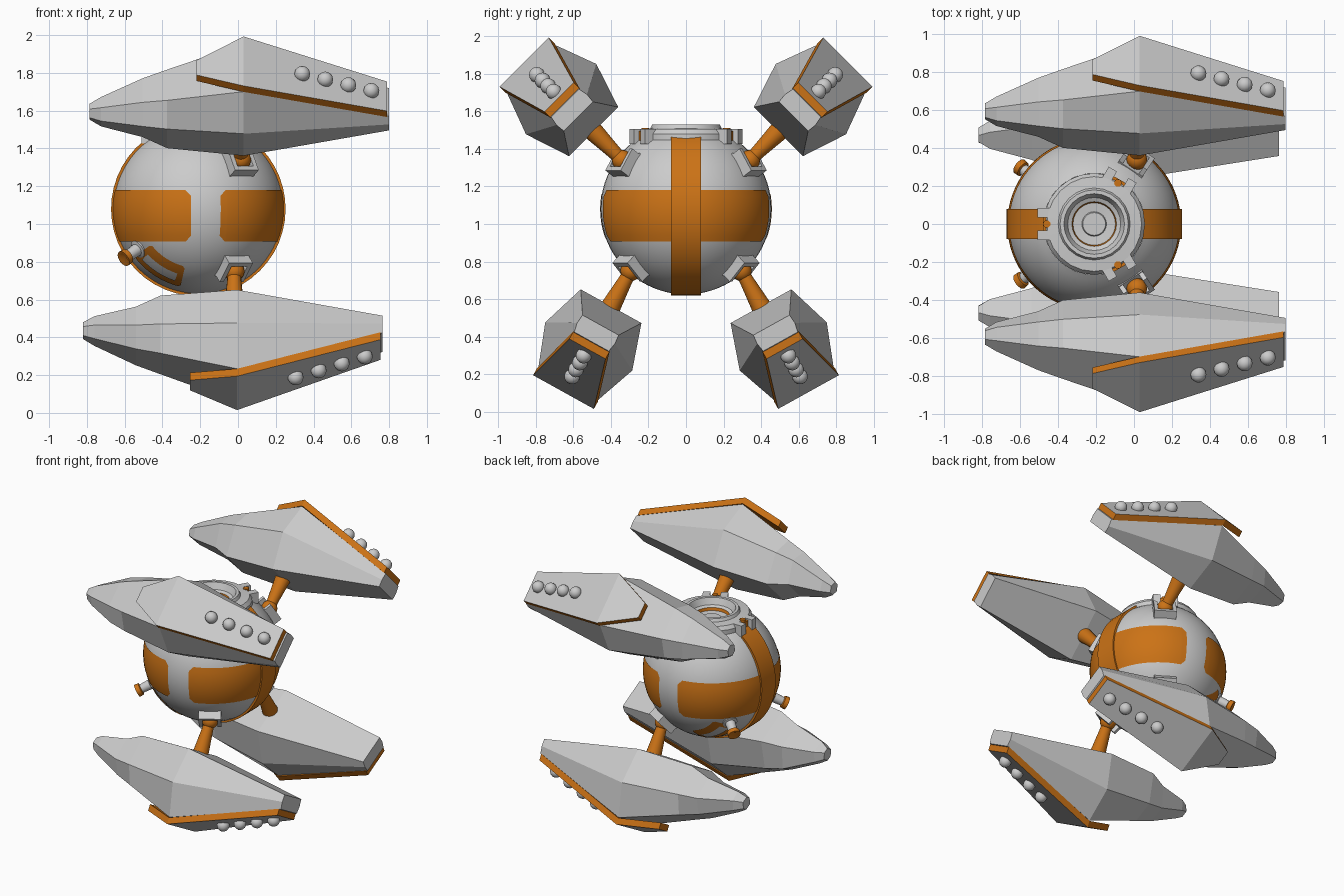
import bpy, bmesh, math
from mathutils import Vector, Matrix

if "Cube" in bpy.data.objects:
    bpy.data.objects.remove(bpy.data.objects["Cube"])


def material(name, rgb):
    m = bpy.data.materials.new(name)
    m.use_nodes = True
    m.diffuse_color = (*rgb, 1)
    m.node_tree.nodes["Principled BSDF"].inputs["Base Color"].default_value = (*rgb, 1)
    return m


GREY = material("light grey", (0.6, 0.6, 0.6))
ORANGE = material("orange", (0.6, 0.17, 0.008))
CENTRE = Vector((-0.21, 0, 1.08))
RADIUS = 0.455


def finish(name, bm, mats, matrix=Matrix(), smooth=False, rule=None):
    bmesh.ops.remove_doubles(bm, verts=bm.verts, dist=1e-5)
    bmesh.ops.recalc_face_normals(bm, faces=bm.faces)
    if rule:
        for f in bm.faces:
            f.material_index = rule(f)
    me = bpy.data.meshes.new(name)
    bm.to_mesh(me)
    bm.free()
    for m in mats:
        me.materials.append(m)
    ob = bpy.data.objects.new(name, me)
    bpy.context.collection.objects.link(ob)
    ob.matrix_world = matrix
    if smooth:
        bpy.ops.object.select_all(action='DESELECT')
        ob.select_set(True)
        bpy.context.view_layer.objects.active = ob
        bpy.ops.object.shade_smooth_by_angle(angle=math.radians(35))
    return ob


def loft(name, rings, mats, matrix=Matrix(), closed=True, caps=True, smooth=False, rule=None):
    """Skin a row of equal-length point rings."""
    bm = bmesh.new()
    rows = [[bm.verts.new(p) for p in ring] for ring in rings]
    n = len(rows[0])
    for a, b in zip(rows, rows[1:]):
        for i in range(n if closed else n - 1):
            j = (i + 1) % n
            bm.faces.new((a[i], a[j], b[j], b[i]))
    if caps:
        bm.faces.new(rows[0])
        bm.faces.new(rows[-1])
    return finish(name, bm, mats, matrix, smooth, rule)


def lathe(name, profile, mats, matrix, segs=24, rule=None):
    """Turn (radius, height) points around the local z axis."""
    rings = [[(r * math.cos(math.tau * i / segs), r * math.sin(math.tau * i / segs), z)
              for i in range(segs)] for r, z in profile]
    return loft(name, rings, mats, matrix, caps=False, smooth=True, rule=rule)


def frame(origin, normal, hint):
    """Matrix with z along normal and y as near as possible to hint."""
    z = Vector(normal).normalized()
    x = Vector(hint).cross(z).normalized()
    y = z.cross(x)
    return Matrix.Translation(origin) @ Matrix((x, y, z)).transposed().to_4x4()


def box(name, size, offset, matrix, mat):
    bm = bmesh.new()
    bmesh.ops.create_cube(bm, size=1, matrix=Matrix.Translation(offset) @ Matrix.Diagonal((*size, 1)))
    return finish(name, bm, [mat], matrix)


def ball(name, radius, matrix, mat, segs=16):
    bm = bmesh.new()
    bmesh.ops.create_uvsphere(bm, u_segments=segs, v_segments=segs // 2, radius=radius)
    return finish(name, bm, [mat], matrix, True)


def patch(name, matrix, lats, angs, lift, mat, bevel=0):
    """Curved panel on the hull, with cut corners."""
    (l0, l1), (a0, a1) = lats, angs
    cols = max(4, int((a1 - a0) / 5))
    columns = [(a0, bevel)]
    if bevel:
        columns += [(a0 + bevel, 0), (a1 - bevel, 0)]
        columns[2:2] = [(a0 + (a1 - a0) * i / cols, 0) for i in range(1, cols)]
    else:
        columns += [(a0 + (a1 - a0) * i / cols, 0) for i in range(1, cols)]
    columns.append((a1, bevel))
    rings = []
    for a, cut in columns:
        ring = []
        for k in range(9):
            lat = math.radians(l0 + cut + (l1 - l0 - 2 * cut) * k / 8)
            t = math.radians(a)
            ring.append(Vector((math.cos(lat) * math.cos(t), math.cos(lat) * math.sin(t),
                                math.sin(lat))) * (RADIUS + lift))
        rings.append(ring)
    return loft(name, rings, [mat], matrix, closed=False, caps=False, smooth=True)


# Hull sphere, open under the hatch
bm = bmesh.new()
bmesh.ops.create_uvsphere(bm, u_segments=48, v_segments=40, radius=RADIUS)
bmesh.ops.delete(bm, geom=[v for v in bm.verts if v.co.z > 0.37], context='VERTS')
finish("hull", bm, [GREY], Matrix.Translation(CENTRE), True)

# Wide side panels
hull = Matrix.Translation(CENTRE)
patch("side_panel_left", hull, (-22, 12.7), (-75, 75), 0.004, ORANGE, 4)
patch("side_panel_right", hull, (-22, 12.7), (95, 265), 0.004, ORANGE, 4)

# Raised hoop running fore and aft of the hatch
hoop = []
for i in range(41):
    a = math.radians(31 + 298 * i / 40)
    hoop.append([(r * math.sin(a), y, r * math.cos(a))
                 for r, y in ((0.44, -0.08), (0.462, -0.08), (0.462, 0.08), (0.44, 0.08))])
loft("hoop", hoop, [ORANGE], hull, smooth=True)

# Hatch collar with a stepped bowl
lathe("hatch", [(0.268, 0.35), (0.268, 0.4), (0.25, 0.425), (0.19, 0.43), (0.18, 0.45), (0.16, 0.45),
                (0.14, 0.405), (0.118, 0.395), (0.112, 0.375), (0.065, 0.37), (0.06, 0.38), (0, 0.38)],
      [GREY, ORANGE], hull,
      rule=lambda f: int(0.108 < f.calc_center_median().xy.length < 0.116))
for k in range(3):
    m = hull @ Matrix.Rotation(math.radians(60 + 120 * k), 4, 'Z')
    for s in (-1, 1):
        box("hatch_clamp", (0.09, 0.05, 0.08), (0.255, s * 0.06, 0.385), m, GREY)
    box("hatch_latch", (0.04, 0.07, 0.07), (0.25, 0, 0.38), m, ORANGE)
    lathe("hatch_pin", [(0, 0.37), (0.02, 0.37), (0.02, 0.432), (0, 0.432)], [ORANGE],
          m @ Matrix.Translation((0.25, 0, 0)), 12)

# Lower vents and thrusters on the right-hand side
for s in (-1, 1):
    m = frame(CENTRE, (0, s, 0), (0, 0, -1))
    span = (103, 143) if m.col[0].x < 0 else (37, 77)
    inner = (span[0] + 6, span[1] - 6)
    # the panel leans from straight down towards the right of the model
    lean = -13 if m.col[0].x < 0 else 13
    span = (90 - 53, 90 - 13) if m.col[0].x < 0 else (90 + 13, 90 + 53)
    inner = (span[0] + 5, span[1] - 5)
    patch("vent_frame", m, (23, 47), span, 0.004, ORANGE, 2)
    patch("vent_slat", m, (30, 39), inner, 0.008, GREY)
    t = frame(CENTRE, (-0.39, s * 0.3, -0.26), (0, 0, 1))
    lathe("thruster", [(0.05, 0.43), (0.05, 0.46), (0.034, 0.465), (0.03, 0.535)], [GREY], t, 16)
    lathe("thruster_nozzle", [(0.03, 0.53), (0.042, 0.535), (0.044, 0.565), (0.03, 0.565), (0, 0.55)],
          [ORANGE], t, 16)

# Wing sections: x, inner (half width, height), ridge, outer
SECTIONS = [
    (-0.80, (0.02, 0.32), (0.045, 0.36), (0.02, 0.40)),
    (-0.74, (0.05, 0.30), (0.08, 0.37), (0.04, 0.43)),
    (-0.52, (0.10, 0.27), (0.17, 0.42), (0.09, 0.52)),
    (-0.39, (0.135, 0.222), (0.20, 0.43), (0.115, 0.56)),
    (0.015, (0.185, 0.215), (0.265, 0.46), (0.18, 0.69)),
    (0.785, (0.11, 0.33), (0.115, 0.38), (0.105, 0.43)),
]
body = []
for x, *half in SECTIONS:
    body.append([(x, w, r) for w, r in half] + [(x, -w, r) for w, r in reversed(half)])
# Armour plate sections: x, half width, height
plate = [[(x, w, r), (x, -w, r), (x, -w, r - 0.045), (x, w, r - 0.045)]
         for x, w, r in ((-0.235, 0.055, 0.69), (0.015, 0.185, 0.738), (0.775, 0.11, 0.475))]

for side in (-1, 1):
    for level, up, joint, angle in (("upper", 1, (0.015, 0.34, 1.34), 45),
                                    ("lower", -1, (-0.02, 0.295, 0.75), 61)):
        pos = Vector((joint[0], side * joint[1], joint[2]))
        a = math.radians(angle)
        out = Vector((0, side * math.cos(a), up * math.sin(a)))
        ax = Vector((1, 0, 0))
        m = Matrix.Translation(pos) @ Matrix((ax, out.cross(ax), out)).transposed().to_4x4()
        tag = level + ("_front_" if side < 0 else "_back_")
        loft(tag + "wing", body, [GREY], m)
        loft(tag + "wing_plate", plate, [GREY, ORANGE], m, rule=lambda f: int(f.normal.z < 0.5))
        # Row of studs along the plate
        for k in range(4):
            x = 0.325 + 0.122 * k
            stud = Matrix.Translation((x, 0.0, 0.755 - 0.346 * x))
            ball(tag + "stud", 0.042, m @ stud, GREY)
        # Ball joint, strut and open-sided socket
        ball(tag + "joint", 0.055, m, ORANGE)
        lathe(tag + "strut", [(0.036, 0), (0.038, 0.06), (0.055, 0.24)], [ORANGE], m, 16)
        b = frame(pos, pos - CENTRE, (0, 0, up))
        box(tag + "socket_base", (0.15, 0.13, 0.03), (0, 0, -0.045), b, GREY)
        box(tag + "socket_back", (0.15, 0.025, 0.07), (0, -0.065, -0.015), b, GREY)
        for s in (-1, 1):
            box(tag + "socket_cheek", (0.025, 0.12, 0.07), (s * 0.0625, 0, -0.015), b, GREY)
